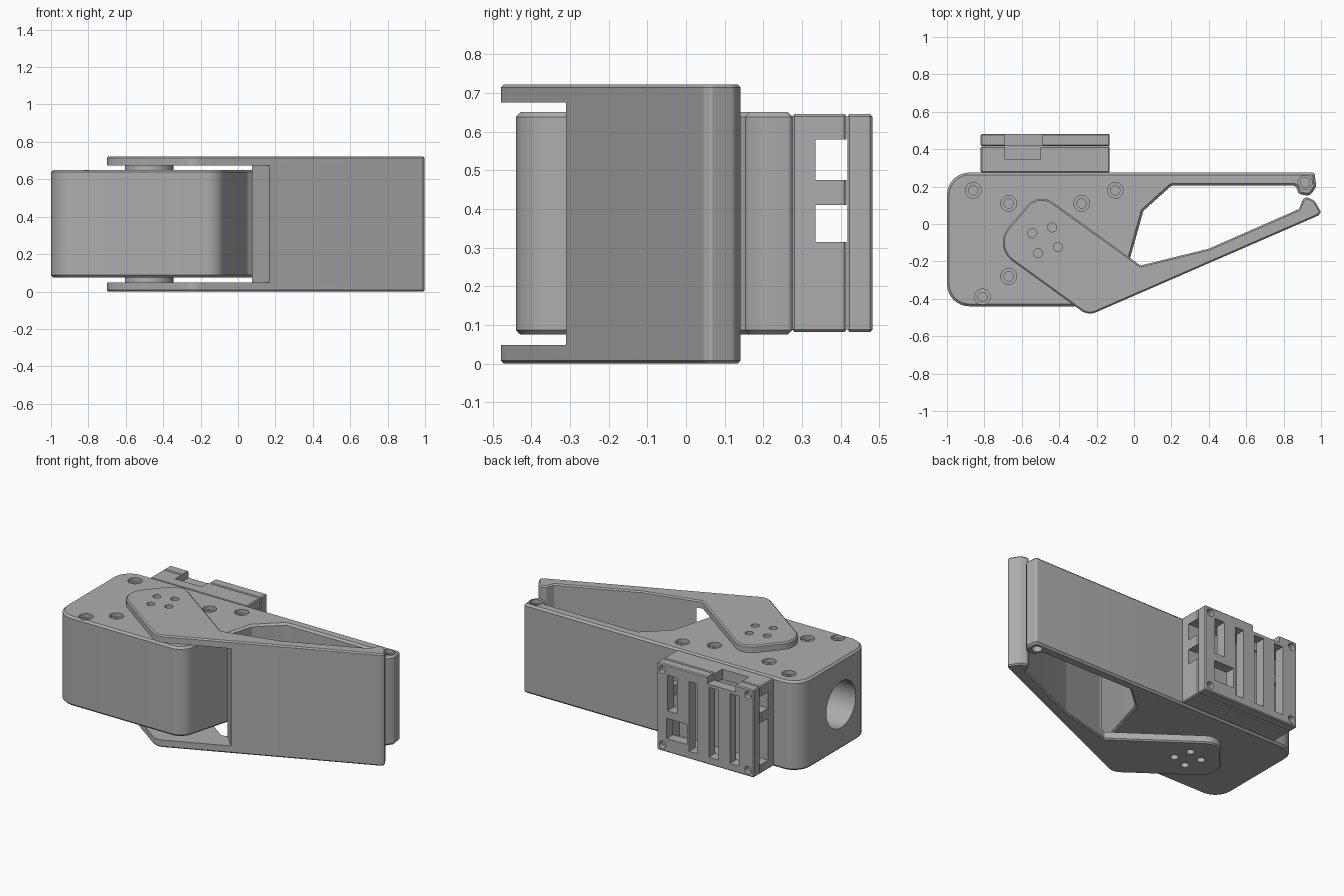
import bpy, bmesh, math
from mathutils import Vector, Matrix

cube = bpy.data.objects.get("Cube")
if cube:
    bpy.data.objects.remove(cube)

GREY = (0.42, 0.42, 0.42, 1)
grey = bpy.data.materials.new("plain grey")
grey.use_nodes = True
grey.diffuse_color = GREY
grey.node_tree.nodes["Principled BSDF"].inputs["Base Color"].default_value = GREY


def add(name, bm):
    bmesh.ops.recalc_face_normals(bm, faces=bm.faces)
    me = bpy.data.meshes.new(name)
    bm.to_mesh(me)
    bm.free()
    me.materials.append(grey)
    ob = bpy.data.objects.new(name, me)
    bpy.context.collection.objects.link(ob)
    return ob


def outline(corners, steps=8):
    """Polygon from (x, y, fillet radius) corners."""
    pts = []
    for i, (x, y, r) in enumerate(corners):
        p = Vector((x, y))
        if r == 0:
            pts.append(p)
            continue
        a = (Vector(corners[i - 1][:2]) - p).normalized()
        b = (Vector(corners[(i + 1) % len(corners)][:2]) - p).normalized()
        half = a.angle(b) / 2
        centre = p + (a + b).normalized() * r / math.sin(half)
        t = r / math.tan(half)
        u, v = (p + a * t - centre).normalized(), (p + b * t - centre).normalized()
        sweep = u.angle_signed(v)
        start = math.atan2(u.y, u.x)
        for k in range(steps + 1):
            ang = start - sweep * k / steps
            pts.append(centre + r * Vector((math.cos(ang), math.sin(ang))))
    return pts


def prism(name, corners, z0, z1):
    bm = bmesh.new()
    f = bm.faces.new([bm.verts.new((p.x, p.y, z0)) for p in outline(corners)])
    top = bmesh.ops.extrude_face_region(bm, geom=[f])["geom"]
    bmesh.ops.translate(bm, vec=(0, 0, z1 - z0),
                        verts=[v for v in top if isinstance(v, bmesh.types.BMVert)])
    return add(name, bm)


def box(name, x0, x1, y0, y1, z0, z1):
    bm = bmesh.new()
    size = Matrix.Diagonal((x1 - x0, y1 - y0, z1 - z0, 1))
    mid = Matrix.Translation(((x0 + x1) / 2, (y0 + y1) / 2, (z0 + z1) / 2))
    bmesh.ops.create_cube(bm, size=1, matrix=mid @ size)
    return add(name, bm)


def rod(name, centre, r, depth, axis="Z"):
    bm = bmesh.new()
    turn = {"X": Matrix.Rotation(math.pi / 2, 4, "Y"),
            "Y": Matrix.Rotation(math.pi / 2, 4, "X"), "Z": Matrix()}[axis]
    bmesh.ops.create_cone(bm, cap_ends=True, segments=32, radius1=r, radius2=r,
                          depth=depth, matrix=Matrix.Translation(centre) @ turn)
    return add(name, bm)


def activate(ob):
    bpy.ops.object.select_all(action="DESELECT")
    ob.select_set(True)
    bpy.context.view_layer.objects.active = ob


def bevel(ob, width):
    activate(ob)
    m = ob.modifiers.new("edge", "BEVEL")
    m.width, m.segments = width, 1
    m.limit_method, m.angle_limit = "ANGLE", math.radians(60)
    bpy.ops.object.modifier_apply(modifier=m.name)


def cut(ob, cutters):
    activate(ob)
    for c in cutters:
        c.hide_render = True
        m = ob.modifiers.new("cut", "BOOLEAN")
        m.operation, m.solver, m.object = "DIFFERENCE", "EXACT", c
        bpy.ops.object.modifier_apply(modifier=m.name)
        bpy.data.objects.remove(c)


def smooth(ob):
    activate(ob)
    bpy.ops.object.shade_smooth_by_angle(angle=math.radians(30))


# Body with the fixed jaw in one outline
Z0, Z1 = 0.075, 0.65
body = prism("body_and_fixed_jaw", [
    (-1, 0.275, 0.12), (-1, -0.44, 0.12), (-0.093, -0.44, 0.1), (0.05, 0.07, 0),
    (0.2, 0.205, 0.02), (0.865, 0.205, 0.02), (0.88, 0.16, 0.03), (0.94, 0.15, 0.03),
    (0.975, 0.2, 0.03), (0.965, 0.275, 0.015)], Z0, Z1)
bevel(body, 0.012)

# Counterbored screw holes, tip pin hole and the round end opening
cutters = [rod("end_opening", (-0.9, -0.15, 0.362), 0.15, 0.7, "X")]
for x, y in [(-0.86, 0.18), (-0.67, 0.11), (-0.28, 0.11), (-0.1, 0.18),
             (-0.67, -0.28), (-0.81, -0.39), (0.915, 0.222)]:
    cutters.append(rod("counterbore", (x, y, Z1), 0.042 if x < 0.9 else 0.038, 0.05))
    cutters.append(rod("screw_hole", (x, y, Z1), 0.025, 0.16))
cutters.append(rod("tip_hole", (0.915, 0.222, Z0), 0.03, 0.1))
cut(body, cutters)
smooth(body)

# Swinging jaw: two side plates joined by a full height wall
jaw = prism("swinging_jaw", [
    (-0.51, 0.17, 0.1), (-0.757, -0.12, 0.12), (-0.245, -0.49, 0.08),
    (0.985, 0.045, 0.01), (1, 0.065, 0.01), (0.965, 0.125, 0.03), (0.91, 0.15, 0.025),
    (0.882, 0.08, 0.015), (0.4, -0.132, 0.1), (0.035, -0.222, 0.01)], 0, 0.722)
bevel(jaw, 0.008)
cutters = [prism("jaw_gap", [(-1, -1, 0), (0.82, -1, 0), (-0.6, 0.5, 0), (-1, 0.5, 0)],
                 0.048, 0.675)]
PX, PY = -0.475, -0.087
for k in range(4):
    a = math.radians(33 + 90 * k)
    cutters.append(rod("pivot_screw_hole", (PX + 0.078 * math.cos(a + 0.5),
                   PY + 0.078 * math.sin(a + 0.5), 0.361), 0.024, 1))
cut(jaw, cutters)
smooth(jaw)

# Pivot discs between body and jaw plates
for name, z in (("upper", 0.6625), ("lower", 0.061)):
    smooth(rod(name + "_pivot_disc", (PX, PY, z), 0.13, 0.03))

# Rear case: hollow tray with side windows
CX0, CX1, CZ0, CZ1 = -0.82, -0.13, 0.082, 0.645
case = box("rear_case", CX0, CX1, 0.275, 0.415, CZ0, CZ1)
bevel(case, 0.006)
cut(case, [
    box("cavity", CX0 + 0.06, CX1 - 0.06, 0.335, 0.5, 0.13, 0.58),
    box("left_window_low", -0.25, 0, 0.335, 0.5, 0.315, 0.41),
    box("left_window_high", -0.25, 0, 0.335, 0.5, 0.475, 0.58),
    box("right_window_low", -1, -0.7, 0.335, 0.5, 0.14, 0.41),
    box("right_window_high", -1, -0.7, 0.335, 0.5, 0.475, 0.58),
    box("top_notch", -0.69, -0.5, 0.345, 0.5, 0.55, 0.7)])
smooth(case)

# Slotted lid with corner screw holes
lid = box("rear_lid", CX0, CX1, 0.417, 0.482, CZ0, CZ1)
bevel(lid, 0.006)
cutters = [box("lid_notch", -0.69, -0.49, 0.4, 0.6, 0.6, 0.7),
           box("lid_window", -0.345, -0.2, 0.4, 0.6, 0.17, 0.3)]
for x0, x1, z0 in [(-0.275, -0.205, 0.35), (-0.42, -0.36, 0.13),
                   (-0.57, -0.5, 0.13), (-0.715, -0.65, 0.13)]:
    cutters.append(box("lid_slot", x0, x1, 0.4, 0.6, z0, 0.58))
for x in (CX0 + 0.04, CX1 - 0.04):
    for z in (CZ0 + 0.04, CZ1 - 0.04):
        cutters.append(rod("lid_screw_hole", (x, 0.482, z), 0.024, 0.06, "Y"))
cut(lid, cutters)
smooth(lid)
